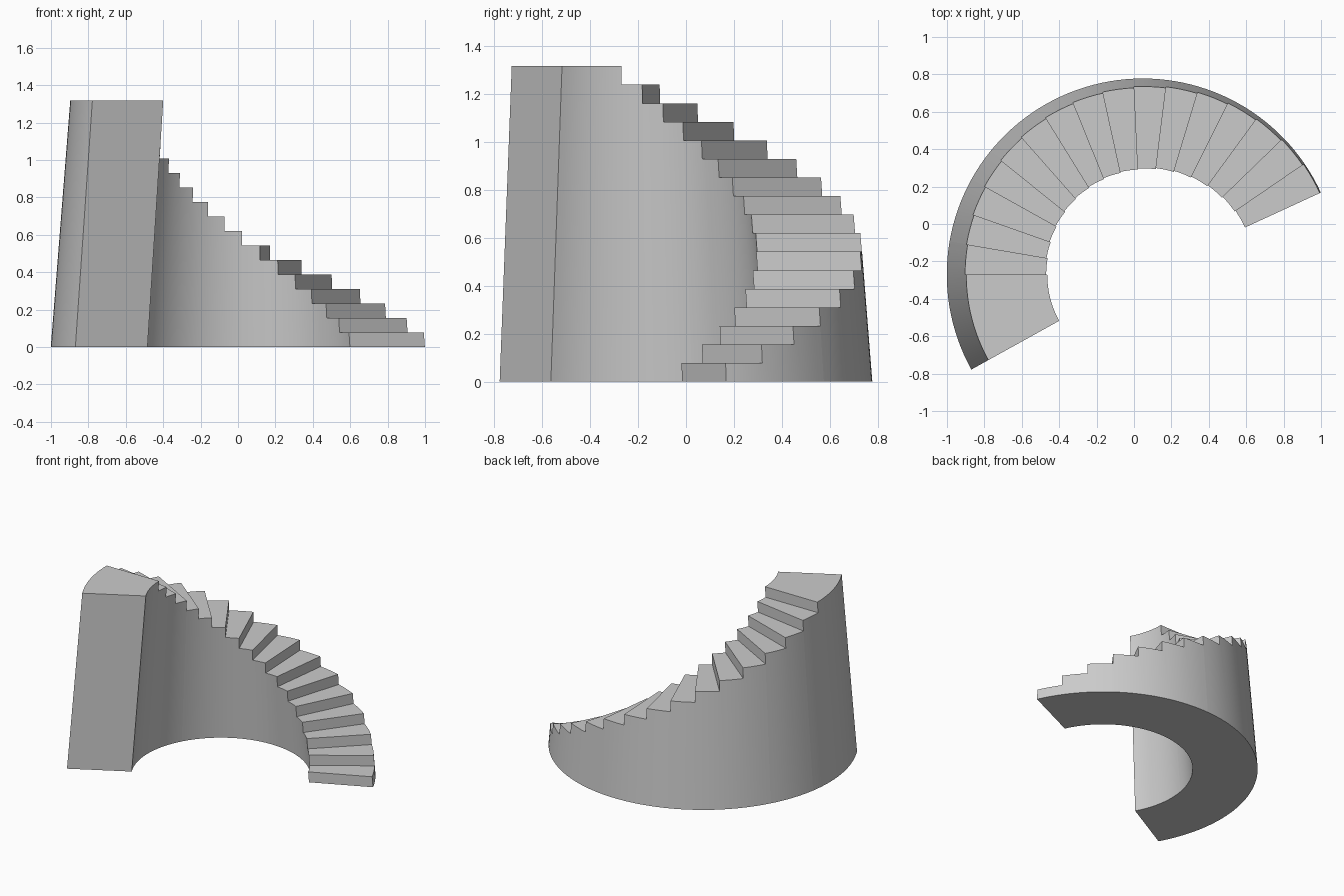
import bpy, bmesh
from math import cos, sin, radians

if "Cube" in bpy.data.objects:
    bpy.data.objects.remove(bpy.data.objects["Cube"])

CX, CY = 0.047, -0.27
STEPS, RISE = 17, 1.317 / 17
START, LANDING, END = 24.7, 180.0, 209.0
SWEEP = (LANDING - START) / (STEPS - 1)

bm = bmesh.new()
cache = {}


def vert(side, angle, z):
    # walls lean in towards the axis as they rise
    key = (side, round(angle, 4), round(z, 4))
    if key not in cache:
        r = 1.048 - 0.079 * z if side == "outer" else 0.607 - 0.073 * z
        a = radians(angle)
        cache[key] = bm.verts.new((CX + r * cos(a), CY + r * sin(a), z))
    return cache[key]


def face(*points):
    bm.faces.new([vert(*p) for p in points])


# solid steps, each running from the ground to its tread; the last is the landing
for i in range(STEPS):
    low, h = i * RISE, (i + 1) * RISE
    a0 = START + i * SWEEP
    a1 = END if i == STEPS - 1 else a0 + SWEEP
    n = 12 if i == STEPS - 1 else 4
    for k in range(n):
        a = a0 + (a1 - a0) * k / n
        b = a0 + (a1 - a0) * (k + 1) / n
        face(("inner", a, h), ("outer", a, h), ("outer", b, h), ("inner", b, h))
        face(("inner", a, 0), ("inner", b, 0), ("outer", b, 0), ("outer", a, 0))
        for s in ("inner", "outer"):
            wall = [(s, a, 0), (s, b, 0), (s, b, h), (s, a, h)]
            if k == 0 and i > 0:
                wall.append((s, a, low))
            face(*wall)
    # riser
    face(("inner", a0, low), ("outer", a0, low), ("outer", a0, h), ("inner", a0, h))

# flat end wall under the landing
top = STEPS * RISE
face(("inner", END, 0), ("inner", END, top), ("outer", END, top), ("outer", END, 0))

bmesh.ops.recalc_face_normals(bm, faces=bm.faces)
mesh = bpy.data.meshes.new("curved_staircase")
bm.to_mesh(mesh)
bm.free()
stairs = bpy.data.objects.new("curved_staircase", mesh)
bpy.context.collection.objects.link(stairs)
bpy.context.view_layer.objects.active = stairs
stairs.select_set(True)
bpy.ops.object.shade_smooth_by_angle(angle=radians(30))
